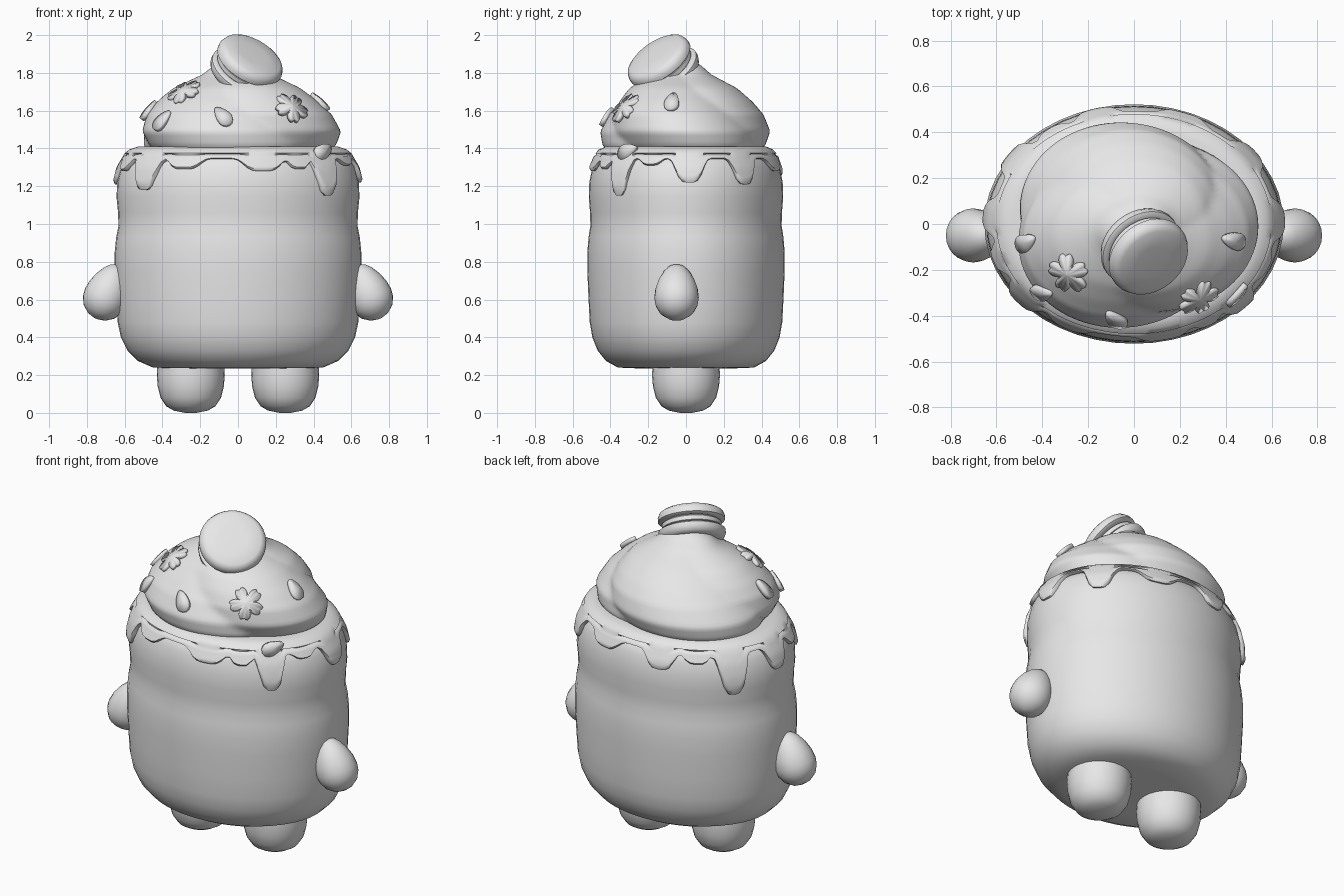
import bpy
from math import sin, cos, pi, tau, radians, exp
from mathutils import Vector, Matrix, Euler
from mathutils.bvhtree import BVHTree

cube = bpy.data.objects.get("Cube")
if cube:
    bpy.data.objects.remove(cube)

grey = bpy.data.materials.new("plain_grey")
grey.use_nodes = True
grey.diffuse_color = (0.8, 0.8, 0.8, 1)
grey.node_tree.nodes["Principled BSDF"].inputs["Base Color"].default_value = (0.8, 0.8, 0.8, 1)


def add_mesh(name, verts, faces, matrix=None, angle=50):
    mesh = bpy.data.meshes.new(name)
    mesh.from_pydata(verts, [], faces)
    mesh.materials.append(grey)
    for p in mesh.polygons:
        p.use_smooth = True
    mesh.set_sharp_from_angle(angle=radians(angle))
    obj = bpy.data.objects.new(name, mesh)
    bpy.context.collection.objects.link(obj)
    if matrix:
        obj.matrix_world = matrix
    return obj


def rings(name, rows, seg, point, matrix=None):
    """Skin a stack of closed rings, bottom to top, capped at both ends."""
    verts = [point(i, tau * j / seg) for i in range(rows) for j in range(seg)]
    faces = [(i * seg + j, i * seg + (j + 1) % seg,
              (i + 1) * seg + (j + 1) % seg, (i + 1) * seg + j)
             for i in range(rows - 1) for j in range(seg)]
    faces.append(tuple(reversed(range(seg))))
    faces.append(tuple(range((rows - 1) * seg, rows * seg)))
    return add_mesh(name, verts, faces, matrix)


def lathe(name, profile, seg=32, flat=1.0, matrix=None):
    def point(i, t):
        r, z = profile[i]
        return (r * cos(t), flat * r * sin(t), z)
    return rings(name, len(profile), seg, point, matrix)


def radius_at(profile, z):
    for (r0, z0), (r1, z1) in zip(profile, profile[1:]):
        if z <= z1:
            return r0 + (r1 - r0) * max(0, (z - z0) / (z1 - z0))
    return profile[-1][0]


# Body: oval loaf with a soft waist crease
DEPTH = 0.8
body = [(0.30, 0.235), (0.45, 0.24), (0.53, 0.275), (0.585, 0.33), (0.62, 0.40),
        (0.637, 0.48), (0.645, 0.60), (0.653, 0.75), (0.653, 0.85), (0.645, 0.93),
        (0.633, 0.99), (0.635, 1.06), (0.643, 1.14), (0.64, 1.22), (0.62, 1.30),
        (0.585, 1.36), (0.50, 1.395)]
lathe("body", body, 48, DEPTH)

# Icing: rim whose lower edge drops into drips (angle, lowest height, half width)
drips = [(-140, 1.18, 8), (-117, 1.29, 9), (-78, 1.28, 10), (-59, 1.29, 6),
         (-43, 1.15, 7), (-22, 1.31, 7), (2, 1.22, 9), (37, 1.21, 8), (70, 1.28, 10),
         (105, 1.25, 8), (125, 1.3, 7), (145, 1.12, 8), (176, 1.21, 8), (-162, 1.28, 7)]
RIM = 1.375


def drip_edge(t):
    low = 1.345
    for deg, z, w in drips:
        d = (t - radians(deg) + pi) % tau - pi
        low = min(low, 1.345 - (1.345 - z) * exp(-(d / radians(w)) ** 4))
    return low


SIDE_ROWS = 8
rim_top = [(0.60, RIM), (0.575, 1.395), (0.53, 1.41), (0.44, 1.405)]


def icing_point(i, t):
    low = drip_edge(t)
    if i > SIDE_ROWS:
        r, z = rim_top[i - SIDE_ROWS - 1]
    else:
        k = max(0, i - 1) / SIDE_ROWS
        z = low + (RIM - low) * k
        swell = -0.02 if i == 0 else 0.012 if i == 1 else 0.024
        r = radius_at(body, z) + swell
    return (r * cos(t), r * DEPTH * sin(t), z)


icing = rings("icing", SIDE_ROWS + 1 + len(rim_top), 160, icing_point)

# Whipped cream: dome with spiral ridges descending counter-clockwise
cream_profile = [(0.47, 1.37), (0.51, 1.42), (0.53, 1.49), (0.485, 1.58), (0.42, 1.65),
                 (0.335, 1.72), (0.19, 1.79), (0.13, 1.84), (0.07, 1.87)]
CREAM_ROWS = 32


def cream_point(i, t):
    k = i / (CREAM_ROWS - 1)
    z = 1.37 + 0.5 * k
    ridge = abs(sin((3 * t + 10 * z + 1.0) / 2))
    r = radius_at(cream_profile, z) * (1 + 0.12 * (ridge - 0.68))
    return (r * cos(t) - 0.01 + 0.02 * k, 0.84 * r * sin(t) - 0.03 * k, z)


cream = rings("whipped_cream", CREAM_ROWS, 96, cream_point)

# Round sandwich biscuit, tilted on the peak
half = [(0.15, 0.022), (0.172, 0.02), (0.186, 0.03), (0.186, 0.05), (0.176, 0.073),
        (0.155, 0.086), (0.08, 0.091)]
biscuit = [(r, -z) for r, z in reversed(half)] + [(0.165, -0.012), (0.165, 0.012)] + half
normal = Vector((0.43, -0.52, 0.74))
lathe("biscuit", biscuit, 32, 1.0,
      Matrix.Translation((0.045, -0.12, 1.832)) @ normal.to_track_quat('Z', 'Y').to_matrix().to_4x4())

# Arms and legs, mirrored
arm = [(0.01, -0.152), (0.05, -0.142), (0.09, -0.112), (0.112, -0.07), (0.118, -0.03),
       (0.112, 0.02), (0.095, 0.07), (0.07, 0.115), (0.045, 0.142), (0.01, 0.158)]
leg = [(0.03, 0.0), (0.09, 0.012), (0.13, 0.035), (0.16, 0.08), (0.175, 0.14),
       (0.18, 0.20), (0.175, 0.28)]
for side, label in ((1, "left"), (-1, "right")):
    tilt = Euler((0, radians(-24 * side), 0)).to_matrix().to_4x4()
    lathe(label + "_arm", arm, 24, 1.0, Matrix.Translation((0.69 * side, -0.05, 0.638)) @ tilt)
    lathe(label + "_leg", leg, 28, 1.0, Matrix.Translation((0.25 * side, 0, 0)))


# Toppings: thin plates laid on the nearest surface
def surface_tree(obj):
    return BVHTree.FromPolygons([v.co for v in obj.data.vertices],
                                [tuple(p.vertices) for p in obj.data.polygons])


cream_tree, icing_tree = surface_tree(cream), surface_tree(icing)


def topping(name, outline, guess, spin, tree):
    spot = tree.find_nearest(Vector(guess))[0]
    out = Vector((spot.x / 0.28, spot.y / 0.2, (spot.z - 1.3) / 0.2)).normalized()
    rot = out.to_track_quat('Z', 'Y').to_matrix().to_4x4()
    place = Matrix.Translation(spot + out * 0.016) @ rot @ Matrix.Rotation(radians(spin), 4, 'Z')
    n = len(outline)
    verts = [(x, y, -1.5 * (x * x + y * y)) for x, y in outline] + [(0, 0, 0)]
    obj = add_mesh(name, verts, [(j, (j + 1) % n, n) for j in range(n)], place, 40)
    solid = obj.modifiers.new("thickness", 'SOLIDIFY')
    solid.thickness = 0.025
    solid.offset = -0.5


def blossom_radius(a):
    lobe = abs(sin(2.5 * a))
    return 0.1 * (0.32 + 0.68 * lobe ** 0.6 - 0.16 * max(0, lobe - 0.93) / 0.07)


blossom = [(blossom_radius(a) * cos(a), blossom_radius(a) * sin(a))
           for a in (tau * j / 60 for j in range(60))]
petal = [(0.037 * sin(a) * (1 - 0.35 * cos(a)), 0.065 * cos(a))
         for a in (-tau * j / 16 for j in range(16))]

topping("left_blossom", blossom, (0.27, -0.30, 1.60), 10, cream_tree)
topping("right_blossom", blossom, (-0.28, -0.21, 1.69), 30, cream_tree)
for k, (guess, spin) in enumerate([((-0.47, -0.08, 1.60), 10), ((-0.39, -0.29, 1.54), -30),
                                   ((-0.08, -0.42, 1.57), 40), ((0.40, -0.07, 1.61), 0)]):
    topping("petal_%d" % (k + 1), petal, guess, spin, cream_tree)
topping("rim_petal", petal, (0.45, -0.31, 1.39), -70, icing_tree)
